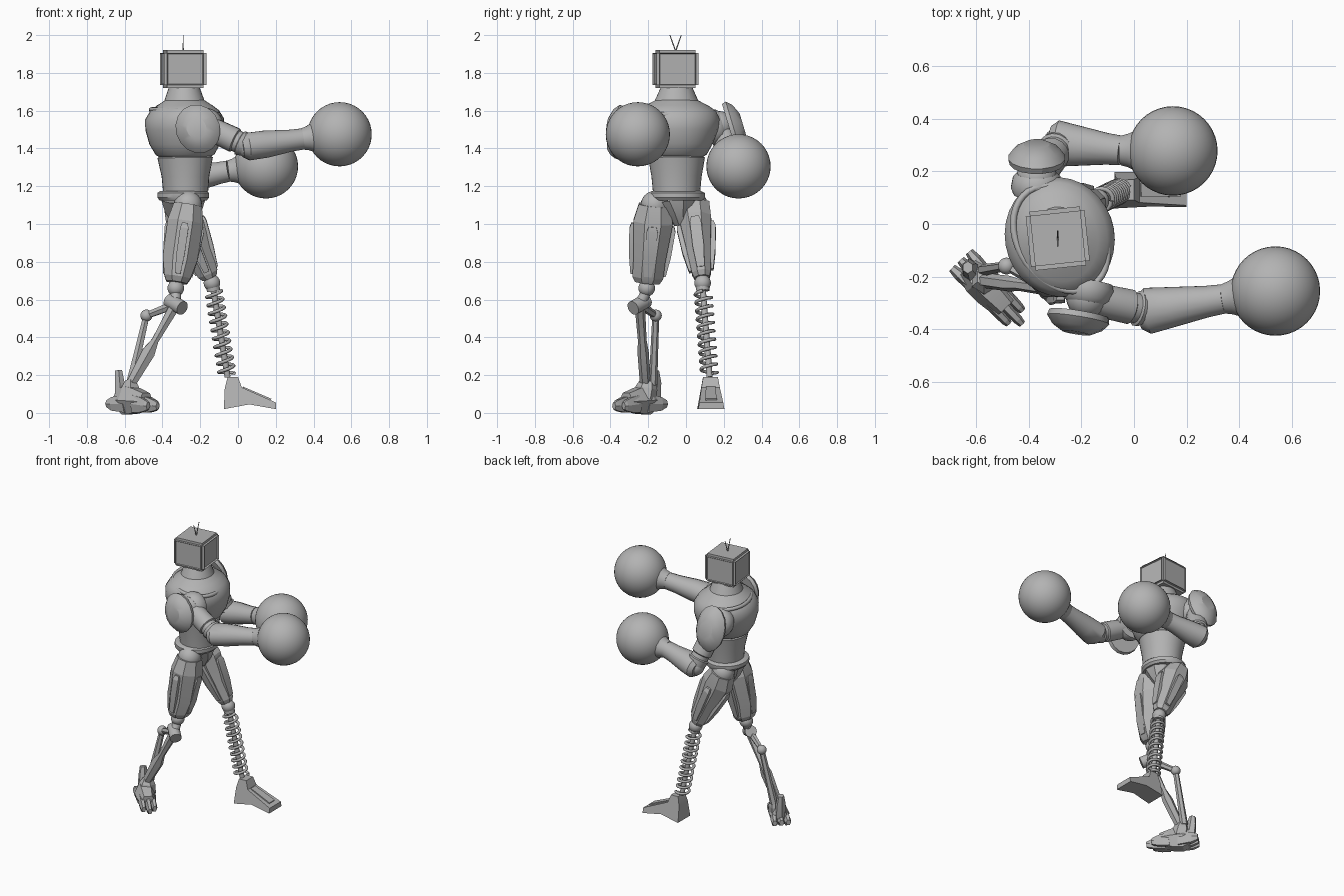
import bpy, bmesh, math
from mathutils import Vector, Matrix

if "Cube" in bpy.data.objects:
    bpy.data.objects.remove(bpy.data.objects["Cube"], do_unlink=True)

# One plain grey for the whole machine
grey = bpy.data.materials.new("plain_grey")
grey.use_nodes = True
colour = (.45, .45, .45, 1)
grey.diffuse_color = colour
grey.node_tree.nodes["Principled BSDF"].inputs["Base Color"].default_value = colour


def finish(name, bm, angle=35):
    """Turn a bmesh into a named, shaded object."""
    bmesh.ops.recalc_face_normals(bm, faces=bm.faces)
    mesh = bpy.data.meshes.new(name)
    bm.to_mesh(mesh)
    bm.free()
    mesh.materials.append(grey)
    part = bpy.data.objects.new(name, mesh)
    bpy.context.collection.objects.link(part)
    bpy.ops.object.select_all(action='DESELECT')
    part.select_set(True)
    bpy.context.view_layer.objects.active = part
    bpy.ops.object.shade_smooth_by_angle(angle=math.radians(angle))
    return part


def frame(direction, ref=None):
    """Two axes across a direction, the first one closest to ref."""
    along = Vector(direction).normalized()
    if ref is None:
        ref = (1, 0, 0) if abs(along.z) > .7 else (0, 0, 1)
    u = Vector(ref)
    u = (u - along * u.dot(along)).normalized()
    return u, along.cross(u)


def loft(name, start, end, profile, sides=8, ref=None, angle=35):
    """Rings (fraction, radius u, radius v) swept from start to end."""
    start, end = Vector(start), Vector(end)
    u, v = frame(end - start, ref)
    grow = 1 / math.cos(math.pi / sides)
    bm = bmesh.new()
    rings = []
    for t, ru, rv in profile:
        centre = start.lerp(end, t)
        ring = []
        for i in range(sides):
            a = math.tau * (i + .5) / sides
            ring.append(bm.verts.new(centre + grow * (u * ru * math.cos(a) + v * rv * math.sin(a))))
        rings.append(ring)
    for low, high in zip(rings, rings[1:]):
        for i in range(sides):
            j = (i + 1) % sides
            bm.faces.new((low[i], low[j], high[j], high[i]))
    bm.faces.new(rings[0])
    bm.faces.new(rings[-1])
    return finish(name, bm, angle)


def rod(name, start, end, radius, tip=None, sides=12):
    tip = tip or radius
    return loft(name, start, end, [(0, radius, radius), (1, tip, tip)], sides)


def ball(name, centre, radius, segments=24):
    bm = bmesh.new()
    bmesh.ops.create_uvsphere(bm, u_segments=segments, v_segments=segments // 2, radius=radius,
                              matrix=Matrix.Translation(centre))
    return finish(name, bm)


def wire(name, points, radius, closed=False):
    """Round tube through a list of points."""
    curve = bpy.data.curves.new(name, 'CURVE')
    curve.dimensions = '3D'
    curve.bevel_depth = radius
    curve.bevel_resolution = 2
    spline = curve.splines.new('POLY')
    spline.points.add(len(points) - 1)
    for point, co in zip(spline.points, points):
        point.co = (*co, 1)
    spline.use_cyclic_u = closed
    holder = bpy.data.objects.new(name, curve)
    bpy.context.collection.objects.link(holder)
    bpy.context.view_layer.update()
    mesh = bpy.data.meshes.new_from_object(holder.evaluated_get(bpy.context.evaluated_depsgraph_get()))
    bm = bmesh.new()
    bm.from_mesh(mesh)
    bpy.data.objects.remove(holder)
    bpy.data.meshes.remove(mesh)
    return finish(name, bm, 60)


# Head: box television, recessed screen in front, shallow panels on the other sides
bm = bmesh.new()
bmesh.ops.create_cube(bm, size=1, matrix=Matrix.Diagonal((.225, .225, .2, 1)))
walls = [f for f in bm.faces if abs(f.normal.z) < .5]
screen = [f for f in walls if f.normal.x > .5]
shells = [f for f in walls if f not in screen]
bmesh.ops.inset_individual(bm, faces=screen, thickness=.022, depth=0)
bmesh.ops.inset_individual(bm, faces=screen, thickness=.005, depth=-.012)
bmesh.ops.inset_individual(bm, faces=shells, thickness=.024, depth=0)
bmesh.ops.inset_individual(bm, faces=shells, thickness=.006, depth=-.006)
rim = [e for e in bm.edges if all(max(map(abs, v.co)) > .11 for v in e.verts)
       and len({round(abs(c), 3) for v in e.verts for c in v.co} - {.1, .112, .113}) == 0]
bmesh.ops.bevel(bm, geom=rim, offset=.016, segments=2, affect='EDGES')
head = finish("head", bm, 25)
head.location = (-.29, -.055, 1.82)
head.rotation_euler.z = math.radians(6)
aerial_base = Vector((-.29, -.055, 1.915))
for side in (-1, 1):
    rod("aerial", aerial_base, aerial_base + Vector((0, side * .03, .085)), .003, .002, 6)

# Torso, turned a little about its axis
turn = (math.cos(.26), math.sin(.26), 0)
waist, neck = Vector((-.277, -.05, 1.17)), Vector((-.285, -.05, 1.72))
loft("torso", waist, neck, [
    (0, .118, .125), (.15, .125, .133), (.33, .146, .15), (.34, .138, .142), (.36, .155, .16),
    (.46, .187, .19), (.6, .207, .22), (.7, .207, .228), (.78, .18, .21), (.83, .145, .17),
    (.88, .105, .115), (1, .082, .085)], 32, turn)
collar = []
for i in range(40):
    a = math.tau * i / 40
    collar.append((-.28 + .172 * math.cos(a) - .05 * math.sin(a), -.055 + .2 * math.sin(a),
                   1.592 - .014 * math.cos(a)))
wire("collar", collar, .013, True)

# Belt and pelvis
loft("belt", (-.29, -.05, 1.125), (-.29, -.05, 1.175),
     [(0, .125, .14), (.3, .137, .15), (.8, .137, .15), (1, .12, .13)], 24)
loft("pelvis", (-.29, -.025, .995), (-.29, -.05, 1.13),
     [(0, .05, .035), (.5, .095, .07), (1, .115, .12)], 10, angle=20)


def arm(side, shoulder, elbow, wrist, glove, pad, out, lean, pad_size):
    """Shoulder, pad, upper arm, forearm and round glove."""
    shoulder, elbow, wrist, glove, pad, out = map(Vector, (shoulder, elbow, wrist, glove, pad, out))
    out.normalize()
    tall, wide = pad_size
    ball(side + "_shoulder", shoulder, .078)
    loft(side + "_shoulder_cup", shoulder - out * .06, shoulder + out * .02,
         [(0, .09, .09), (.3, .098, .098), (.8, .09, .09), (1, .075, .075)], 24)
    loft(side + "_shoulder_pad", pad - out * .04, pad + out * .035,
         [(0, tall * .95, wide * .95), (.3, tall, wide), (.7, tall * .8, wide * .8),
          (1, tall * .45, wide * .45)], 16, lean, 28)
    loft(side + "_upper_arm", shoulder, elbow,
         [(0, .055, .055), (.3, .064, .064), (.7, .066, .066), (.72, .057, .057),
          (.8, .057, .057), (.82, .067, .067), (1, .056, .056)], 16)
    ball(side + "_elbow", elbow, .062)
    back = elbow - (wrist - elbow).normalized() * .035
    loft(side + "_forearm", back, wrist,
         [(0, .052, .065), (.1, .073, .088), (.4, .072, .076), (.8, .058, .06), (1, .056, .056)], 16)
    loft(side + "_cuff", wrist, glove,
         [(0, .056, .056), (.15, .064, .064), (.4, .088, .088), (.6, .115, .115)], 24)
    ball(side + "_glove", glove, .17, 40)


arm("front", (-.18, -.28, 1.52), (.055, -.33, 1.41), (.34, -.285, 1.45), (.538, -.255, 1.475),
    (-.215, -.38, 1.505), (-.15, -1, .1), (-.5, 0, 1), (.13, .115))
arm("rear", (-.37, .175, 1.52), (-.285, .305, 1.235), (-.05, .28, 1.28), (.148, .278, 1.305),
    (-.37, .27, 1.51), (0, 1, .3), (0, 0, 1), (.15, .108))


def thigh(side, hip, knee, profile):
    """Faceted thigh with raised panels on its four broad sides."""
    hip, knee = Vector(hip), Vector(knee)
    ball(side + "_hip", hip, .075)
    loft(side + "_thigh", hip, knee, profile, 8, angle=15)
    u, v = frame(knee - hip)
    top, low = profile[1], profile[-2]
    for axis, index in ((u, 1), (v, 2)):
        for sign in (-1, 1):
            loft(side + "_thigh_panel", hip.lerp(knee, .25) + axis * sign * top[index] * .9,
                 hip.lerp(knee, .9) + axis * sign * low[index] * .9,
                 [(0, .015, .02), (.1, .022, .03), (.6, .022, .03), (1, .015, .02)], 4, u, 15)
    ball(side + "_knee", knee + (knee - hip).normalized() * .03, .044)


thigh("front", (-.265, -.165, 1.1), (-.325, -.205, .69),
      [(0, .075, .085), (.22, .095, .105), (.7, .092, .085), (.93, .07, .082), (1, .055, .065)])
thigh("rear", (-.32, .04, 1.1), (-.15, .085, .715),
      [(0, .075, .085), (.2, .1, .085), (.6, .073, .065), (.94, .055, .05), (1, .04, .04)])

# Front leg: jointed linkage
knee, crank = Vector((-.33, -.2, .66)), Vector((-.485, -.16, .515))
hinge, ankle = Vector((-.33, -.245, .575)), Vector((-.57, -.215, .15))
pin = Vector((.035, -.035, -.02))
rod("knee_stem", knee, hinge, .028)
rod("knee_hinge", hinge - pin, hinge + pin, .038, sides=16)
loft("upper_link", hinge, crank, [(0, .022, .02), (1, .016, .014)], 6)
ball("crank_joint", crank, .032)
loft("rear_link", crank, ankle + Vector((0, .04, 0)), [(0, .016, .016), (.6, .02, .018), (1, .024, .02)], 6)
loft("shin", hinge, ankle, [(0, .028, .024), (.45, .018, .02), (.6, .035, .026), (1, .025, .025)], 6)

# Front leg: clawed foot pointing diagonally
ahead, across = Vector((.69, -.72, 0)), Vector((.72, .69, 0))
sole = Vector((-.57, -.23, 0))
loft("claw_foot", sole - ahead * .09 + Vector((0, 0, .07)), sole + ahead * .12 + Vector((0, 0, .06)),
     [(0, .045, .04), (.3, .075, .058), (.6, .068, .056), (1, .045, .045)], 6, angle=10)
loft("ankle_block", sole + Vector((0, .01, .08)), ankle + Vector((0, .015, .02)),
     [(0, .055, .055), (.6, .045, .05), (1, .025, .035)], 6, angle=10)
for offset in (-.036, 0, .036):
    toe = sole + across * offset + Vector((0, 0, .048))
    reach = .21 - abs(offset)
    loft("toe", toe + ahead * .06, toe + ahead * reach - Vector((0, 0, .012)),
         [(0, .046, .018), (.5, .04, .018), (.85, .028, .016), (1, .018, .012)], 6, angle=10)
    loft("heel_claw", toe, toe - ahead * .13 + across * offset * .25,
         [(0, .046, .02), (.7, .036, .02), (1, .018, .014)], 6, angle=10)
loft("heel_spur", sole - ahead * .07 + Vector((0, 0, .07)), sole - ahead * .09 + Vector((0, 0, .225)),
     [(0, .03, .04), (.6, .025, .035), (1, .018, .02)], 6, angle=10)

# Rear leg: spring shin
spring_top, spring_low = Vector((-.135, .087, .68)), Vector((-.055, .125, .19))
rod("spring_core", spring_top, spring_low, .016)
u, v = frame(spring_low - spring_top)
coil = []
for i in range(160):
    a = math.tau * i / 16
    coil.append(spring_top.lerp(spring_low, .08 + .9 * i / 160) + .042 * (u * math.cos(a) + v * math.sin(a)))
wire("spring", coil, .009)
rod("spring_seat", spring_top, spring_top.lerp(spring_low, .07), .035)

# Rear leg: wedge foot, an extruded side outline with a narrower top
outline = [(-.075, .02), (-.07, .13), (-.055, .19), (0, .19), (.02, .135), (.2, .055), (.2, .02), (.06, .045)]
bm = bmesh.new()
walls = []
for side in (-1, 1):
    walls.append([bm.verts.new((x, .13 + side * (.073 - z * .18) + x * .02, z)) for x, z in outline])
    bm.faces.new(walls[-1])
for i in range(len(outline)):
    j = (i + 1) % len(outline)
    bm.faces.new((walls[0][i], walls[0][j], walls[1][j], walls[1][i]))
finish("wedge_foot", bm, 15)
loft("foot_ridge", (.02, .13, .12), (.17, .133, .06), [(0, .02, .025), (1, .016, .03)], 4, angle=10)
